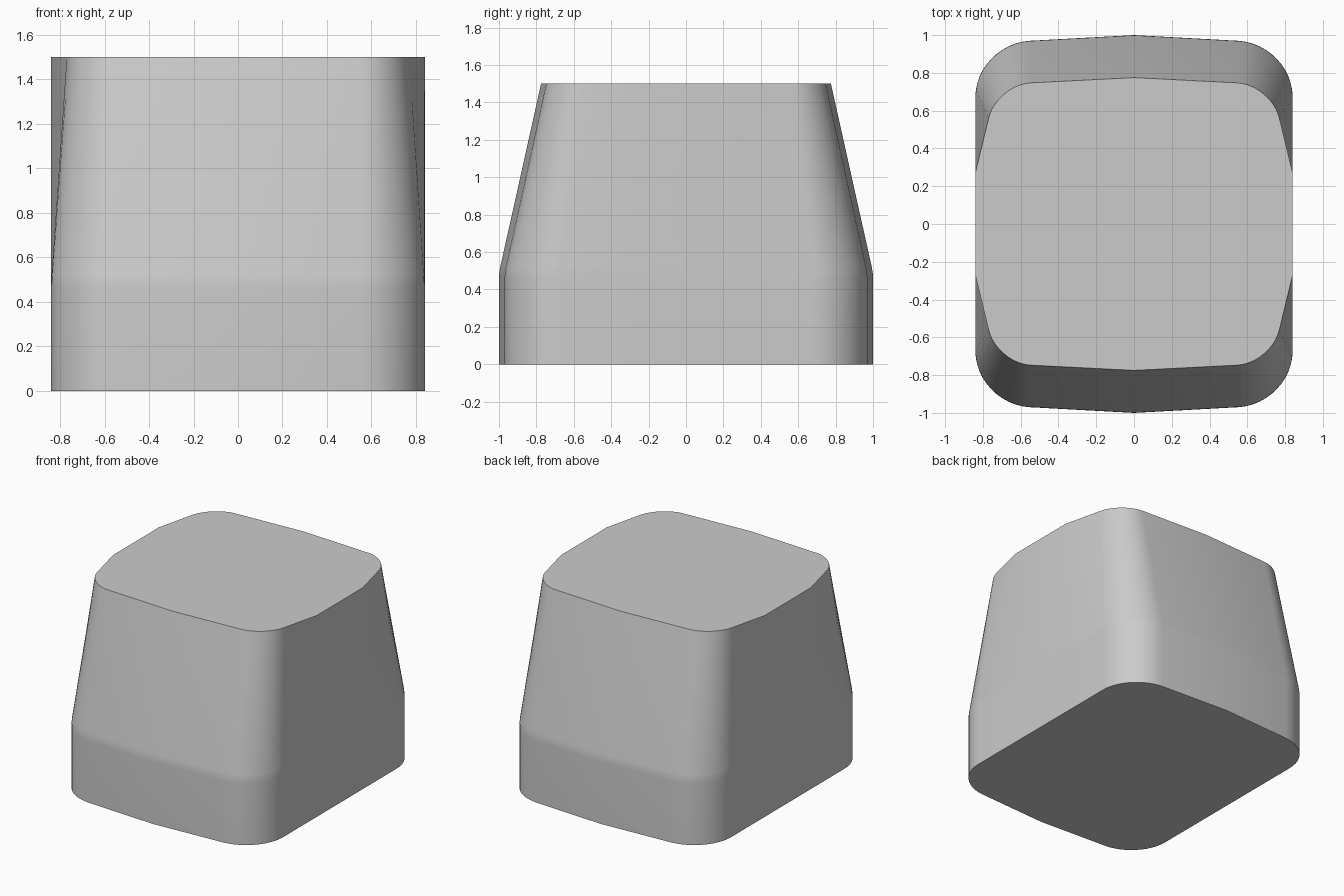
import bpy
import bmesh
from math import radians
from mathutils import Vector

if "Cube" in bpy.data.objects:
    bpy.data.objects.remove(bpy.data.objects["Cube"], do_unlink=True)

ARC_STEPS = 12


def plain_material(name, colour):
    mat = bpy.data.materials.new(name)
    mat.use_nodes = True
    mat.diffuse_color = colour
    mat.node_tree.nodes["Principled BSDF"].inputs["Base Color"].default_value = colour
    return mat


def corner(start, control, end):
    """Rounded corner between two tangent points."""
    a, c, b = Vector(start), Vector(control), Vector(end)
    h1, h2 = a.lerp(c, 0.55), b.lerp(c, 0.55)
    points = []
    for i in range(ARC_STEPS + 1):
        t = i / ARC_STEPS
        s = 1 - t
        points.append(a * s**3 + h1 * 3 * s * s * t + h2 * 3 * s * t * t + b * t**3)
    return points


def outline(side, arc, tip):
    """Mirror a quarter profile into a full closed outline."""
    quarter = [Vector(side)] + corner(*arc)
    half = quarter + [Vector((0, tip))] + [Vector((-p.x, p.y)) for p in reversed(quarter)]
    return half + [-p for p in half]


# Cross-sections: wide base, narrower crown with chamfered cheeks
base = outline((0.84, 0.27), ((0.84, 0.67), (0.84, 0.954), (0.55, 0.97)), 1.0)
crown = outline((0.84, 0.27), ((0.77, 0.56), (0.728, 0.735), (0.55, 0.747)), 0.775)


def between(t):
    return [p.lerp(q, t) for p, q in zip(base, crown)]


# Straight skirt, softened shoulder, tapered upper part
sections = [(0.0, base), (0.46, base), (0.49, between(0.007)),
            (0.52, between(0.03)), (1.5, crown)]

bm = bmesh.new()
rings = [[bm.verts.new((p.x, p.y, z)) for p in ring] for z, ring in sections]
count = len(base)
for low, high in zip(rings, rings[1:]):
    for i in range(count):
        j = (i + 1) % count
        bm.faces.new((low[i], low[j], high[j], high[i]))
bm.faces.new(list(reversed(rings[0])))
bm.faces.new(rings[-1])
bmesh.ops.recalc_face_normals(bm, faces=bm.faces[:])

mesh = bpy.data.meshes.new("tapered_cap")
bm.to_mesh(mesh)
bm.free()
cap = bpy.data.objects.new("tapered_cap", mesh)
bpy.context.collection.objects.link(cap)
mesh.materials.append(plain_material("light grey", (0.6, 0.6, 0.6, 1)))

# Smooth walls, crisp rims
bpy.context.view_layer.objects.active = cap
cap.select_set(True)
bpy.ops.object.shade_smooth_by_angle(angle=radians(30))
